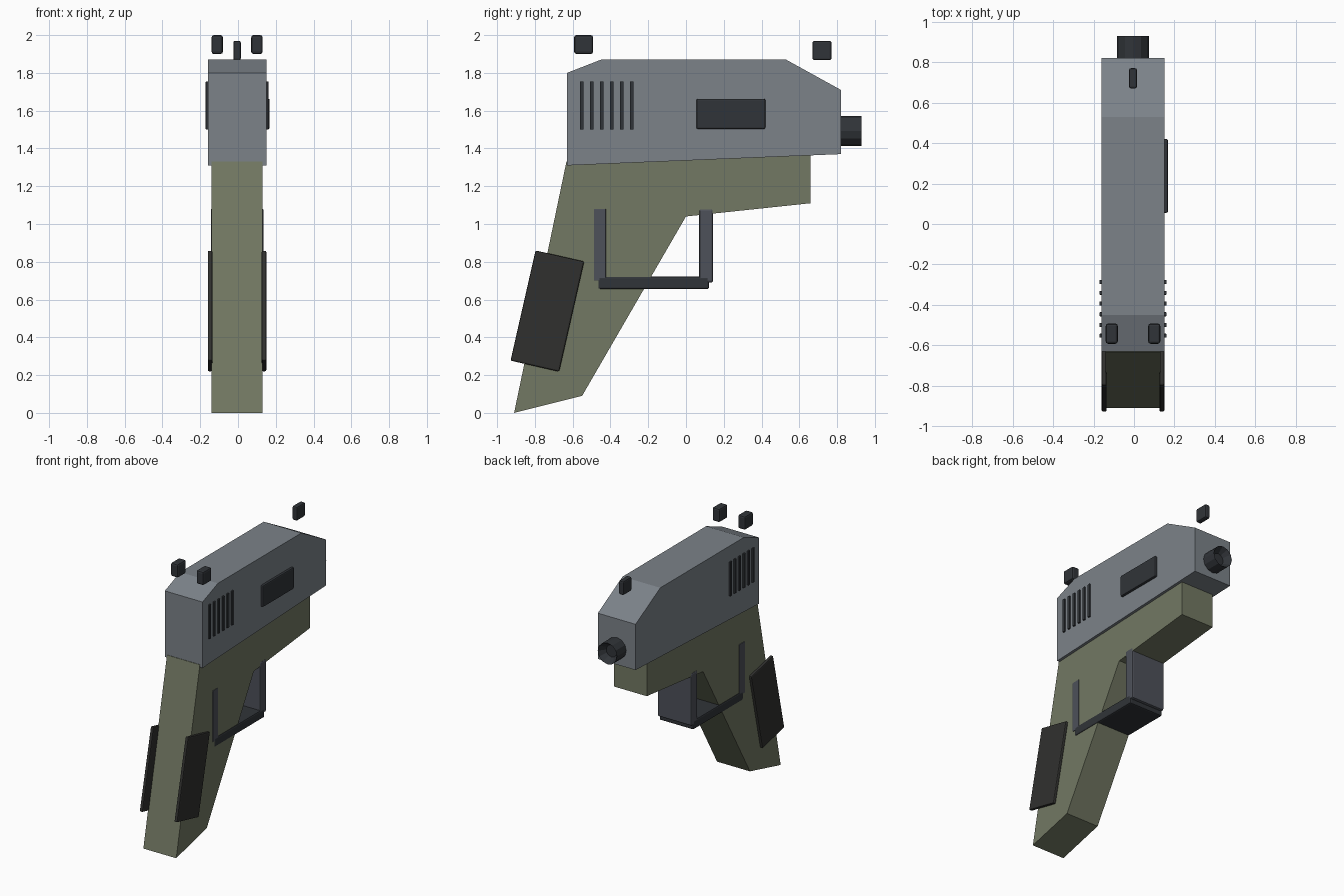
import bpy, bmesh
from math import radians
from mathutils import Matrix, Vector

if "Cube" in bpy.data.objects:
    bpy.data.objects.remove(bpy.data.objects["Cube"])

CX = -0.005  # centre plane of the body


def material(name, rgb):
    m = bpy.data.materials.new(name)
    m.diffuse_color = (*rgb, 1)
    m.use_nodes = True
    m.node_tree.nodes["Principled BSDF"].inputs["Base Color"].default_value = m.diffuse_color
    return m


STEEL = material("steel_grey", (0.20, 0.225, 0.25))
OLIVE = material("olive", (0.17, 0.19, 0.125))
DARK = material("dark_metal", (0.03, 0.034, 0.04))
RUBBER = material("rubber", (0.03, 0.03, 0.028))
GUARD = material("guard_grey", (0.075, 0.082, 0.10))


def finish(name, bm, mat, bevel=0):
    bmesh.ops.recalc_face_normals(bm, faces=bm.faces)
    me = bpy.data.meshes.new(name)
    bm.to_mesh(me)
    bm.free()
    me.materials.append(mat)
    ob = bpy.data.objects.new(name, me)
    bpy.context.collection.objects.link(ob)
    if bevel:
        mod = ob.modifiers.new("bevel", 'BEVEL')
        mod.width, mod.segments = bevel, 2
    return ob


def prism(name, profile, half_width, mat):
    """Extrude a side profile of (y, z) points across x."""
    bm = bmesh.new()
    face = bm.faces.new([bm.verts.new((CX - half_width, y, z)) for y, z in profile])
    ext = bmesh.ops.extrude_face_region(bm, geom=[face])["geom"]
    bmesh.ops.translate(bm, vec=(2 * half_width, 0, 0),
                        verts=[v for v in ext if isinstance(v, bmesh.types.BMVert)])
    return finish(name, bm, mat)


def box(name, x, y, z, mat, bevel=0.008, tilt=0):
    """Box from (min, max) ranges, optionally tilted about x."""
    lo, hi = (Vector(p) for p in zip(x, y, z))
    bm = bmesh.new()
    bmesh.ops.create_cube(bm, size=1, matrix=Matrix.Translation((lo + hi) / 2)
                          @ Matrix.Rotation(radians(tilt), 4, 'X')
                          @ Matrix.Diagonal((*(hi - lo), 1)))
    return finish(name, bm, mat, bevel)


# Upper body and the frame with raked grip
prism("slide", [(-0.63, 1.31), (-0.63, 1.80), (-0.45, 1.87), (0.53, 1.87),
                (0.82, 1.71), (0.82, 1.37)], 0.155, STEEL)
prism("frame", [(-0.633, 1.33), (0.66, 1.385), (0.66, 1.11), (0.0, 1.04),
                (-0.55, 0.09), (-0.91, 0.0)], 0.135, OLIVE)

# Barrel stub with recessed end
bm = bmesh.new()
bmesh.ops.create_cone(bm, cap_ends=True, segments=12, radius1=0.079, radius2=0.079,
                      depth=0.25, matrix=Matrix.Translation((CX, 0.805, 1.493))
                      @ Matrix.Rotation(radians(-90), 4, 'X'))
end = max(bm.faces, key=lambda f: f.calc_center_median().y)
bmesh.ops.inset_region(bm, faces=[end], thickness=0.035)
bmesh.ops.translate(bm, verts=end.verts, vec=(0, -0.05, 0))
finish("barrel", bm, DARK)

# Ejection port cover, right side only
box("ejection_port", (0.135, 0.168), (0.055, 0.42), (1.503, 1.663), DARK)

# Paired side parts
for side, s in (("left", -1), ("right", 1)):
    def span(a, b):
        return sorted((CX + s * a, CX + s * b))
    for i in range(6):
        y = -0.552 + i * 0.053
        box(f"{side}_serration_{i + 1}", span(0.145, 0.166), (y - 0.01, y + 0.01),
            (1.50, 1.755), DARK, 0.003)
    box(f"{side}_grip_panel", span(0.130, 0.155), (-0.866, -0.602), (0.240, 0.838),
        RUBBER, 0.008, tilt=-12.8)
    box(f"{side}_rear_sight", span(0.075, 0.135), (-0.592, -0.492), (1.90, 2.0), DARK, 0.012)

# Front sight
box("front_sight", (CX - 0.02, CX + 0.02), (0.67, 0.77), (1.867, 1.97), DARK, 0.01)

# Trigger guard loop
gx = (CX - 0.139, CX + 0.139)
box("guard_front_post", gx, (0.07, 0.143), (0.69, 1.08), GUARD, 0.01)
box("guard_rear_post", gx, (-0.487, -0.424), (0.70, 1.08), GUARD, 0.003)
box("guard_bottom_bar", (CX - 0.14, CX + 0.14), (-0.466, 0.122), (0.655, 0.722), DARK, 0.01)
